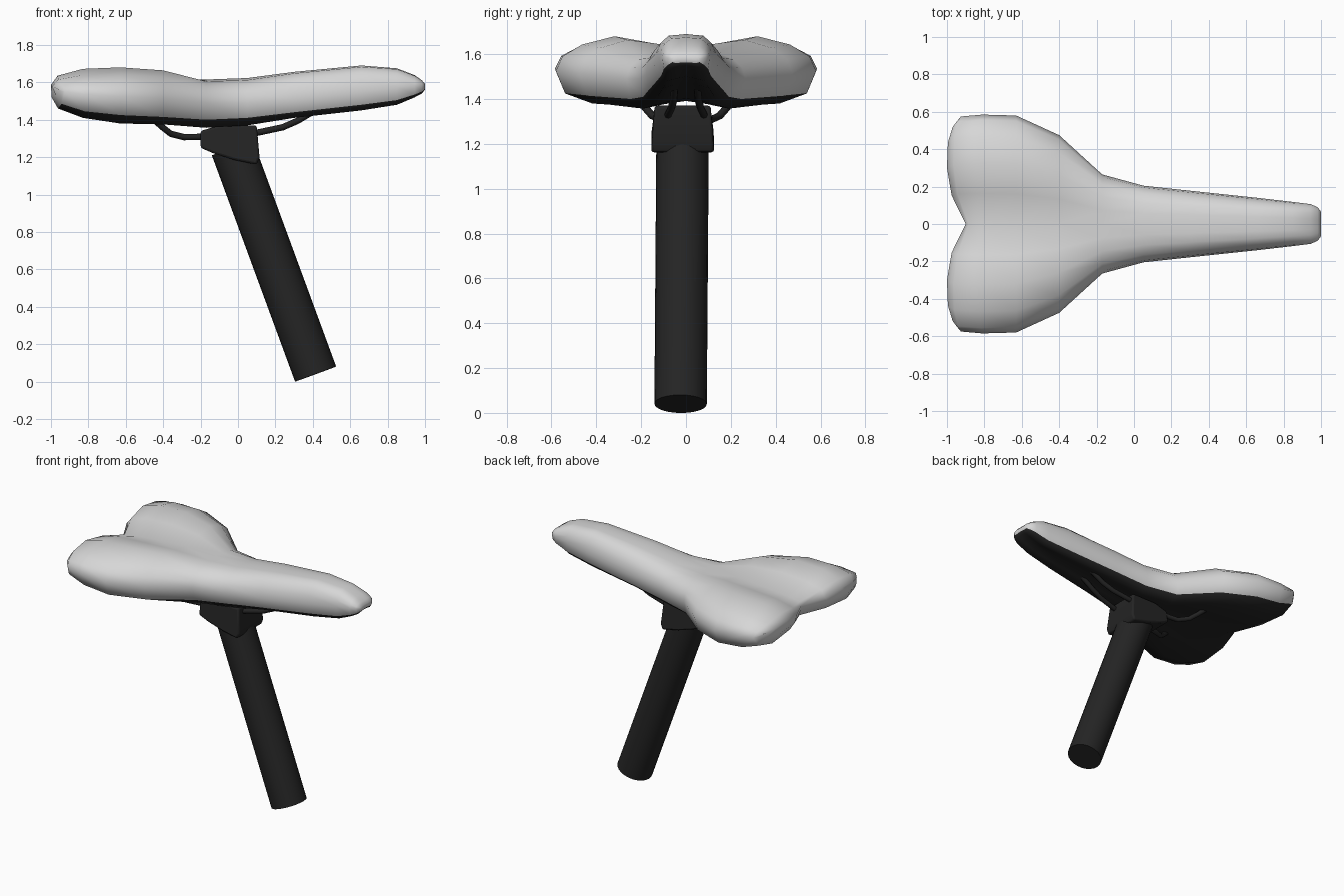
import bpy, bmesh, math
from mathutils import Vector

if "Cube" in bpy.data.objects:
    bpy.data.objects.remove(bpy.data.objects["Cube"])


def material(name, v):
    m = bpy.data.materials.new(name)
    m.diffuse_color = (v, v, v, 1)
    m.use_nodes = True
    m.node_tree.nodes["Principled BSDF"].inputs["Base Color"].default_value = m.diffuse_color
    return m


GREY = material("light grey", 0.68)
BLACK = material("soft black", 0.018)


def finish(name, bm, mats, angle):
    bmesh.ops.recalc_face_normals(bm, faces=bm.faces[:])
    me = bpy.data.meshes.new(name)
    bm.to_mesh(me)
    bm.free()
    for m in mats:
        me.materials.append(m)
    ob = bpy.data.objects.new(name, me)
    bpy.context.collection.objects.link(ob)
    bpy.ops.object.select_all(action='DESELECT')
    ob.select_set(True)
    bpy.context.view_layer.objects.active = ob
    bpy.ops.object.shade_smooth_by_angle(angle=math.radians(angle))
    return ob


# Saddle stations: x, half width, lobe top, centre top, side, trim edge, bottom, rear outline weight
STATIONS = [
    (-1.00, .545, 1.585, 1.55, 1.555, 1.53, 1.52, 1),
    (-.965, .575, 1.635, 1.575, 1.55, 1.485, 1.46, .8),
    (-.83, .585, 1.672, 1.59, 1.535, 1.445, 1.41, .4),
    (-.63, .58, 1.68, 1.605, 1.525, 1.425, 1.38, 0),
    (-.40, .475, 1.664, 1.62, 1.515, 1.415, 1.375, 0),
    (-.17, .265, 1.605, 1.615, 1.49, 1.40, 1.357, 0),
    (.05, .205, 1.612, 1.623, 1.49, 1.41, 1.37, 0),
    (.30, .178, 1.648, 1.656, 1.51, 1.44, 1.41, 0),
    (.66, .14, 1.683, 1.69, 1.55, 1.48, 1.45, 0),
    (.85, .118, 1.67, 1.675, 1.575, 1.505, 1.48, 0),
    (.945, .106, 1.635, 1.638, 1.585, 1.535, 1.52, 0),
    (.982, .09, 1.612, 1.612, 1.585, 1.55, 1.54, 0),
    (1.00, .065, 1.592, 1.592, 1.58, 1.565, 1.56, 0),
]
OUTLINE = [(0, .1), (.28, .025), (.55, 0), (.8, .005), (.95, .03), (1, .05)]


def rear_offset(f):
    for (a, p), (b, q) in zip(OUTLINE, OUTLINE[1:]):
        if f <= b:
            return p + (q - p) * (f - a) / (b - a)
    return OUTLINE[-1][1]


def half_ring(s):
    x, w, zt, zc, zs, ze, zb, k = s
    rise = min(.035, (ze - zb) * .8)
    pts = [(0, zc), (.28, zc + (zt - zc) * .62), (.55, zt), (.8, zs + (zt - zs) * .76),
           (.95, zs + (zt - zs) * .42), (1, zs), (.93, ze), (.72, zb),
           (.35, zb + rise * .6), (0, zb + rise)]
    return [(x + k * rear_offset(f), f * w, z) for f, z in pts]


# Saddle: mirrored loft, grey cover over black underside
bm = bmesh.new()
for side in (1, -1):
    rings = [[bm.verts.new((x, side * y, z)) for x, y, z in half_ring(s)] for s in STATIONS]
    for i, (a, b) in enumerate(zip(rings, rings[1:])):
        for j in range(9):
            f = bm.faces.new((a[j], a[j + 1], b[j + 1], b[j]))
            f.material_index = 1 if j >= 6 and i > 0 else 0
    for r in (rings[0], rings[-1]):
        for j in range(4):
            bm.faces.new((r[j], r[j + 1], r[8 - j], r[9 - j]))
bmesh.ops.remove_doubles(bm, verts=bm.verts[:], dist=.0005)
finish("saddle", bm, [GREY, BLACK], 60)

# Seat post: leaning cylinder
R = .117
low = Vector((.415, -.024, R * math.sin(math.radians(20))))
high = Vector((-.03, -.015, 1.25))
axis = high - low
bm = bmesh.new()
bmesh.ops.create_cone(bm, cap_ends=True, segments=24, radius1=R, radius2=R, depth=axis.length)
post = finish("seat_post", bm, [BLACK], 40)
post.rotation_euler = axis.to_track_quat('Z', 'Y').to_euler()
post.location = (low + high) / 2

# Clamp: side profile extruded across, a little wider at the bottom
PROFILE = [(-.2, 1.34), (-.2, 1.25), (-.13, 1.22), (-.02, 1.185), (.1, 1.16), (.115, 1.2),
           (.1, 1.37), (-.1, 1.37)]
bm = bmesh.new()
sides = [[bm.verts.new((x, -.015 + s * (.125 + (.015 if z < 1.3 else 0)), z)) for x, z in PROFILE]
         for s in (-1, 1)]
for r in sides:
    bm.faces.new(r)
n = len(PROFILE)
for i in range(n):
    j = (i + 1) % n
    bm.faces.new((sides[0][i], sides[0][j], sides[1][j], sides[1][i]))
clamp = finish("clamp", bm, [BLACK], 30)
bev = clamp.modifiers.new("bevel", 'BEVEL')
bev.width = .012
bev.segments = 2

# Rails: a pair of bent tubes
PATH = [(-.47, .21, 1.42), (-.41, .185, 1.365), (-.36, .15, 1.325), (-.29, .11, 1.307),
        (-.1, .09, 1.31), (.1, .08, 1.33), (.24, .065, 1.36), (.32, .055, 1.395), (.42, .05, 1.455)]
for side, name in ((1, "left_rail"), (-1, "right_rail")):
    cu = bpy.data.curves.new(name, 'CURVE')
    cu.dimensions = '3D'
    cu.bevel_depth = .017
    cu.bevel_resolution = 2
    cu.use_fill_caps = True
    sp = cu.splines.new('POLY')
    sp.points.add(len(PATH) - 1)
    for p, (x, y, z) in zip(sp.points, PATH):
        p.co = (x, side * y, z, 1)
    sp.use_smooth = True
    cu.materials.append(BLACK)
    bpy.context.collection.objects.link(bpy.data.objects.new(name, cu))
